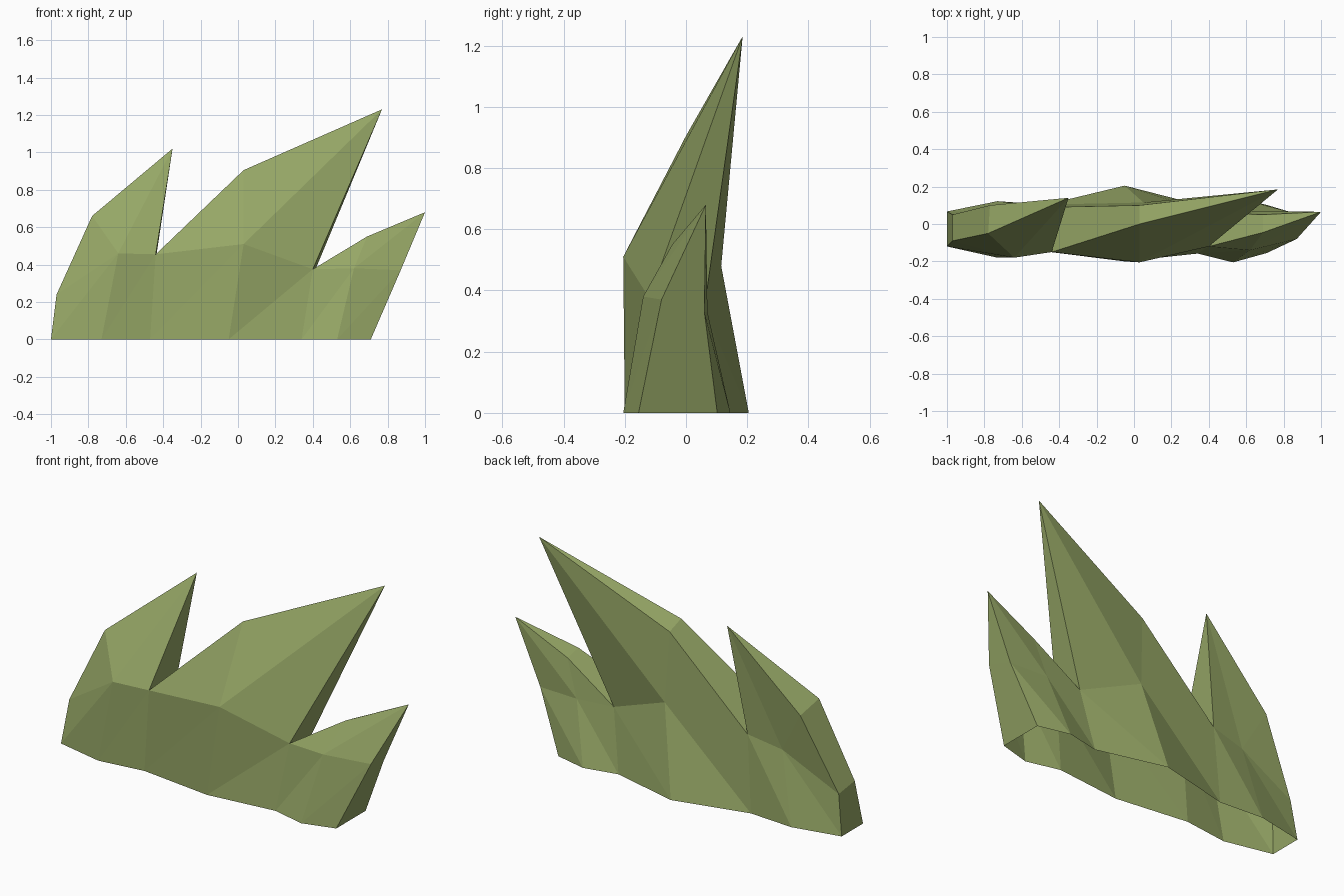
import bpy
import bmesh

old_cube = bpy.data.objects.get("Cube")
if old_cube:
    bpy.data.objects.remove(old_cube, do_unlink=True)

# Single flat colour
green = bpy.data.materials.new("grass_green")
green.use_nodes = True
leaf_colour = (0.305, 0.386, 0.133, 1.0)
green.diffuse_color = leaf_colour
green.node_tree.nodes["Principled BSDF"].inputs["Base Color"].default_value = leaf_colour

# Base outline: x stations with the depth of the front and the back wall
base_x = [-1.0, -0.73, -0.47, -0.05, 0.34, 0.53, 0.71]
base_front = [-0.12, -0.18, -0.147, -0.2, -0.158, -0.205, -0.155]
base_back = [0.067, 0.122, 0.104, 0.205, 0.105, 0.145, 0.102]

# Waist row, where the blades begin, and the shoulder of each blade
waist_front = [(-0.97, -0.09, 0.24), (-0.64, -0.18, 0.46), (-0.44, -0.15, 0.455),
               (0.03, -0.205, 0.51), (0.4, -0.12, 0.375), (0.62, -0.14, 0.38),
               (0.87, -0.08, 0.37)]
waist_back = [(-0.97, 0.05, 0.22), (-0.64, 0.07, 0.385), (-0.44, 0.09, 0.425),
              (0.05, 0.115, 0.48), (0.4, 0.06, 0.34), (0.62, 0.07, 0.33),
              (0.85, 0.06, 0.33)]
shoulder_front = [(-0.78, -0.05, 0.66), (0.03, 0.0, 0.905), (0.69, -0.045, 0.55)]
shoulder_back = [(-0.77, 0.1, 0.62), (0.03, 0.1, 0.87), (0.69, 0.05, 0.53)]

# Pointed blade tips, shared by the front and the back wall
blade_tips = [(-0.35, 0.14, 1.02), (0.77, 0.185, 1.23), (1.0, 0.065, 0.68)]

bm = bmesh.new()


def add_row(points):
    """Add one row of vertices to the mesh."""
    return [bm.verts.new(point) for point in points]


def add_wall(base, waist, shoulder, tips):
    """Build one side: a folded lower band and three blades above it."""
    for i in range(len(base) - 1):
        bm.faces.new((base[i], base[i + 1], waist[i + 1]))
        bm.faces.new((base[i], waist[i + 1], waist[i]))
    for blade, tip in enumerate(tips):
        left, middle, right = waist[2 * blade:2 * blade + 3]
        bm.faces.new((left, middle, shoulder[blade]))
        bm.faces.new((shoulder[blade], middle, tip))
        bm.faces.new((middle, right, tip))


def rim_path(base, waist, shoulder, tips):
    """Walk over the outline from the base at one end to the other."""
    path = [base[0], waist[0]]
    for blade, tip in enumerate(tips):
        path += [shoulder[blade], tip, waist[2 * blade + 2]]
    return path + [base[-1]]


# Front and back walls
tips = add_row(blade_tips)
front = (add_row([(x, y, 0) for x, y in zip(base_x, base_front)]),
         add_row(waist_front), add_row(shoulder_front), tips)
back = (add_row([(x, y, 0) for x, y in zip(base_x, base_back)]),
        add_row(waist_back), add_row(shoulder_back), tips)
add_wall(*front)
add_wall(*back)

# Narrow rim joining the walls; it closes to triangles at each tip
front_rim = rim_path(*front)
back_rim = rim_path(*back)
for i in range(len(front_rim) - 1):
    corners = [front_rim[i], front_rim[i + 1], back_rim[i + 1], back_rim[i]]
    bm.faces.new(list(dict.fromkeys(corners)))

# The underside stays open
bmesh.ops.recalc_face_normals(bm, faces=bm.faces[:])
mesh = bpy.data.meshes.new("grass_tuft")
bm.to_mesh(mesh)
bm.free()
mesh.materials.append(green)
tuft = bpy.data.objects.new("grass_tuft", mesh)
bpy.context.collection.objects.link(tuft)
